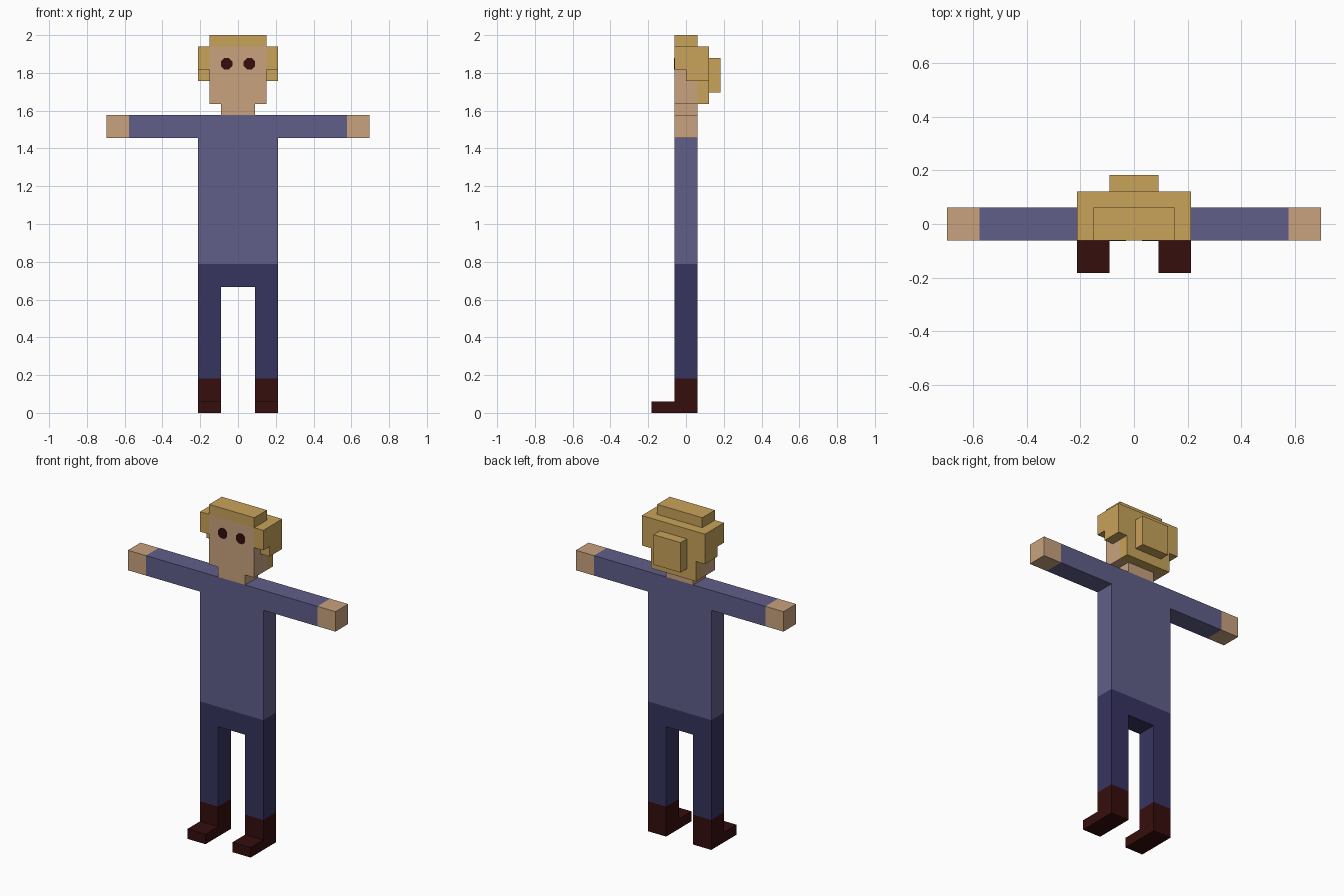
import bpy
import bmesh
import math
from mathutils import Vector

if "Cube" in bpy.data.objects:
    bpy.data.objects.remove(bpy.data.objects["Cube"])

U = 2 / 33  # one block of the figure


def material(name, rgb):
    """Flat material from 0-255 display values, stored as linear."""
    lin = [(c / 255 / 12.92) if c < 11 else ((c / 255 + 0.055) / 1.055) ** 2.4 for c in rgb]
    m = bpy.data.materials.new(name)
    m.diffuse_color = (*lin, 1)
    m.use_nodes = True
    m.node_tree.nodes["Principled BSDF"].inputs["Base Color"].default_value = m.diffuse_color
    return m


SKIN = material("skin", (200, 162, 126))
HAIR = material("blond hair", (200, 163, 91))
SHIRT = material("blue grey shirt", (96, 95, 138))
TROUSERS = material("navy trousers", (54, 52, 95))
LEATHER = material("dark brown", (54, 13, 13))


def prism(name, mat, outline, lo, hi, axis):
    """Extrude an outline in block units: xz outline along y, or yz outline along x."""
    bm = bmesh.new()
    place = (lambda a, b, d: Vector((a, d, b))) if axis == 'Y' else (lambda a, b, d: Vector((d, a, b)))
    face = bm.faces.new([bm.verts.new(place(a, b, lo) * U) for a, b in outline])
    new = bmesh.ops.extrude_face_region(bm, geom=[face])["geom"]
    shift = place(0, 0, hi - lo) * U
    bmesh.ops.translate(bm, vec=shift, verts=[g for g in new if isinstance(g, bmesh.types.BMVert)])
    bmesh.ops.recalc_face_normals(bm, faces=bm.faces)
    mesh = bpy.data.meshes.new(name)
    bm.to_mesh(mesh)
    bm.free()
    mesh.materials.append(mat)
    obj = bpy.data.objects.new(name, mesh)
    bpy.context.collection.objects.link(obj)
    return obj


def box(name, mat, x, y, z):
    outline = [(x[0], z[0]), (x[1], z[0]), (x[1], z[1]), (x[0], z[1])]
    return prism(name, mat, outline, y[0], y[1], 'Y')


def symmetric(half):
    """Complete a right-hand outline with its mirror image."""
    return half + [(-x, z) for x, z in reversed(half)]


def mirror(obj):
    obj.modifiers.new("mirror", 'MIRROR').use_axis[0] = True


# Shirt with outstretched sleeves
prism("shirt", SHIRT, symmetric([(3.5, 13), (3.5, 24), (9.5, 24), (9.5, 26)]), -1, 1, 'Y')

# Hands
mirror(box("hands", SKIN, (9.5, 11.5), (-1, 1), (24, 26)))

# Trousers
prism("trousers", TROUSERS, symmetric([(1.5, 11), (1.5, 3), (3.5, 3), (3.5, 13)]), -1, 1, 'Y')

# Boots with forward toes
mirror(prism("boots", LEATHER, [(-3, 0), (1, 0), (1, 3), (-1, 3), (-1, 1), (-3, 1)], 1.5, 3.5, 'X'))

# Neck and face
prism("head", SKIN, symmetric([(1.5, 26), (1.5, 27), (2.5, 27), (2.5, 32)]), -1, 1, 'Y')

# Hair: crown, stepped sides, back and bun
box("hair_crown", HAIR, (-2.5, 2.5), (-1, 1), (32, 33))
mirror(prism("hair_sides", HAIR, [(-1, 30), (0, 30), (0, 29), (2, 29), (2, 32), (-1, 32)], 2.5, 3.5, 'X'))
box("hair_back", HAIR, (-2.5, 2.5), (1, 2), (27, 32))
box("hair_bun", HAIR, (-1.5, 1.5), (2, 3), (28, 31))

# Octagonal eyes as thin plates
r = 0.5 / math.cos(math.pi / 8)
eye = [(1 + r * math.cos((i + 0.5) * math.pi / 4), 30.5 + r * math.sin((i + 0.5) * math.pi / 4))
       for i in range(8)]
mirror(prism("eyes", LEATHER, eye, -1.05, -1, 'Y'))
